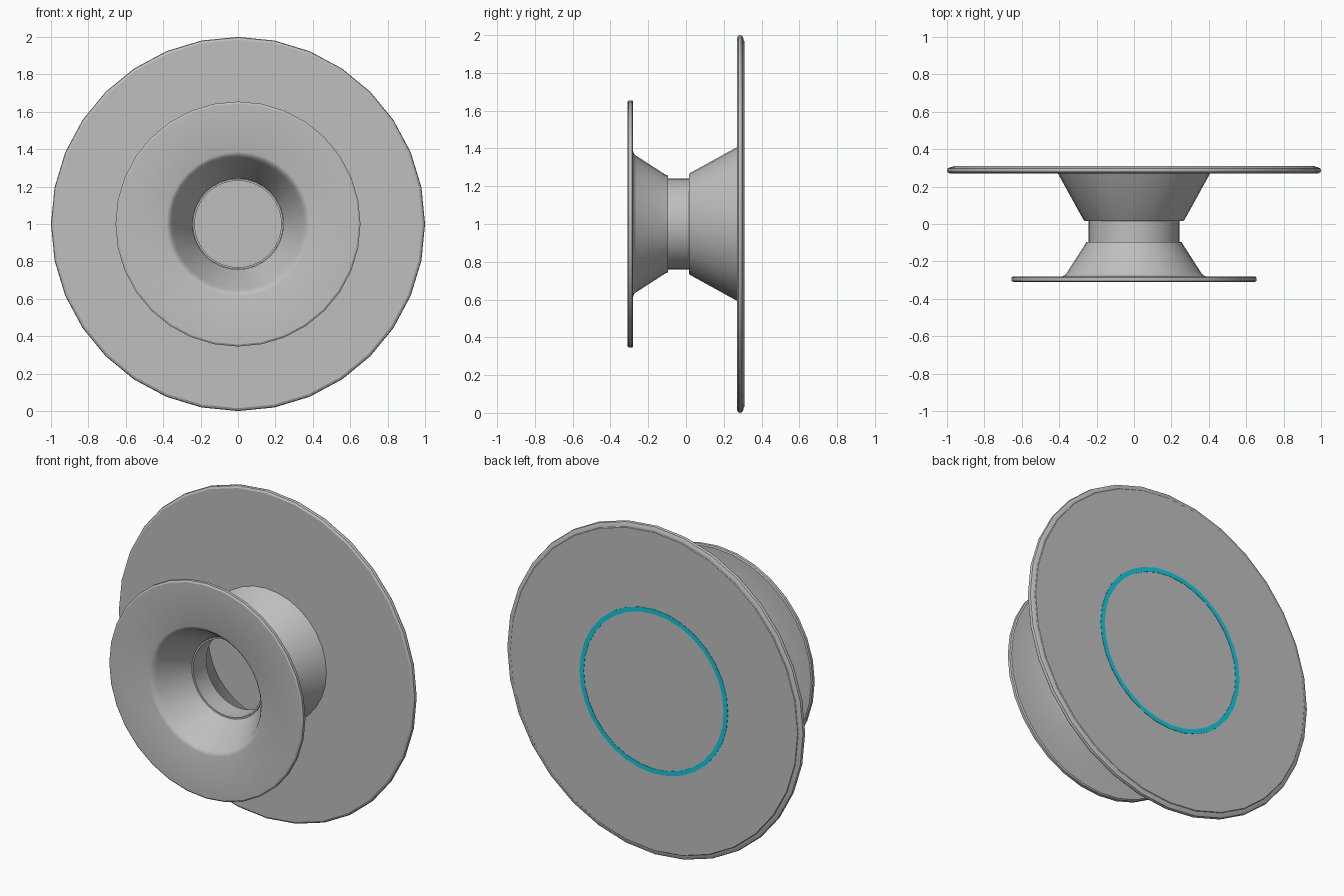
import bpy, bmesh, math

if "Cube" in bpy.data.objects:
    bpy.data.objects.remove(bpy.data.objects["Cube"])

SIDES = 32


def material(name, rgb):
    m = bpy.data.materials.new(name)
    m.diffuse_color = (*rgb, 1)
    m.use_nodes = True
    m.node_tree.nodes["Principled BSDF"].inputs["Base Color"].default_value = m.diffuse_color
    return m


grey = material("light_grey", (0.52, 0.52, 0.52))
teal = material("teal", (0.006, 0.58, 0.72))


def lathe(name, profile, mat, closed=False):
    """Revolve (radius, y) points about the y axis through z = 1."""
    bm = bmesh.new()
    rings = []
    for r, y in profile:
        if r == 0:
            rings.append([bm.verts.new((0, y, 1))] * SIDES)
        else:
            rings.append([bm.verts.new((r * math.sin(2 * math.pi * i / SIDES), y,
                                        1 + r * math.cos(2 * math.pi * i / SIDES)))
                          for i in range(SIDES)])
    pairs = list(zip(rings, rings[1:]))
    if closed:
        pairs.append((rings[-1], rings[0]))
    for a, b in pairs:
        for i in range(SIDES):
            j = (i + 1) % SIDES
            corners = list(dict.fromkeys((a[i], a[j], b[j], b[i])))
            bm.faces.new(corners)
    bmesh.ops.recalc_face_normals(bm, faces=bm.faces[:])
    me = bpy.data.meshes.new(name)
    bm.to_mesh(me)
    bm.free()
    me.materials.append(mat)
    ob = bpy.data.objects.new(name, me)
    bpy.context.collection.objects.link(ob)
    bpy.ops.object.select_all(action='DESELECT')
    ob.select_set(True)
    bpy.context.view_layer.objects.active = ob
    bpy.ops.object.shade_smooth_by_angle(angle=math.radians(30))
    return ob


# Large back disc with a stepped, rounded rim
lathe("back_disc", [(0, 0.27), (0.985, 0.27), (0.997, 0.277), (1.0, 0.285),
                    (0.997, 0.297), (0.985, 0.303), (0.972, 0.305),
                    (0.968, 0.309), (0, 0.309)], grey)

# Thin coloured ring on the back face
lathe("back_ring", [(0.472, 0.307), (0.472, 0.311), (0.5, 0.311), (0.5, 0.307)],
      teal, closed=True)

# Front flange flowing into a hollow funnel
lathe("front_funnel", [
    (0.645, -0.31), (0.655, -0.304), (0.655, -0.286), (0.648, -0.28),
    (0.385, -0.28), (0.37, -0.274), (0.36, -0.262),          # outer cone
    (0.262, -0.11), (0.255, -0.095), (0.243, -0.095),        # neck end
    (0.25, -0.115), (0.345, -0.265), (0.358, -0.29),         # inner cone
    (0.372, -0.305), (0.385, -0.31)], grey, closed=True)

# Short neck tube
lathe("neck_tube", [(0.242, -0.1), (0.242, 0.025), (0.232, 0.025), (0.232, -0.1)],
      grey, closed=True)

# Hollow rear cone widening to the back disc
lathe("rear_cone", [(0.234, 0.015), (0.263, 0.015), (0.27, 0.022), (0.408, 0.272),
                    (0.39, 0.272), (0.25, 0.03)], grey, closed=True)
